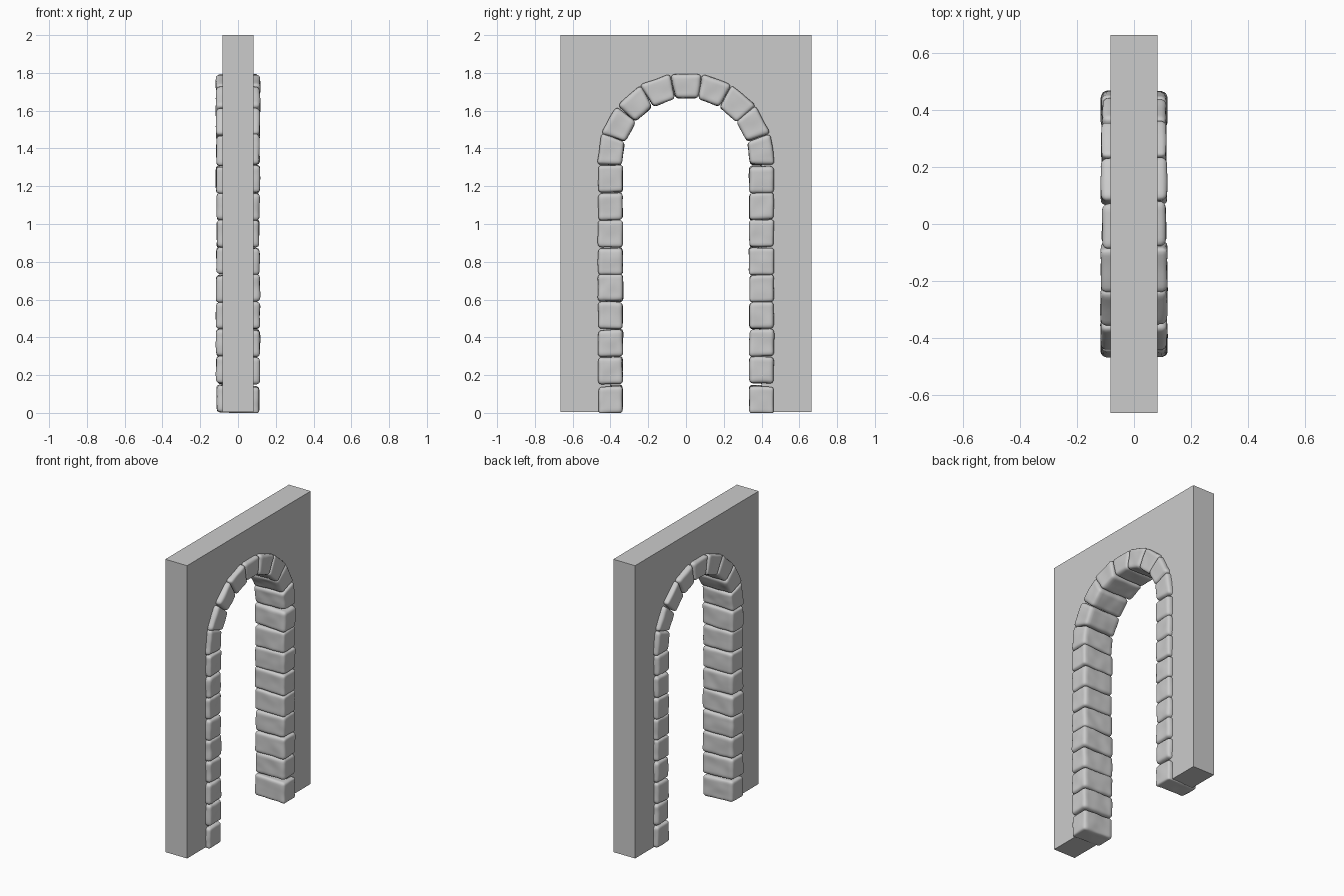
import bpy, bmesh, random
from math import sin, cos, pi, radians
from mathutils import Vector, noise

if "Cube" in bpy.data.objects:
    bpy.data.objects.remove(bpy.data.objects["Cube"])

random.seed(4)
R = 0.40          # centre-line radius of the stone ring
SPRING = 1.33     # height of the arch centre
STEP = radians(20.6)


def make_object(name, bm):
    bmesh.ops.recalc_face_normals(bm, faces=bm.faces)
    mesh = bpy.data.meshes.new(name)
    bm.to_mesh(mesh)
    bm.free()
    ob = bpy.data.objects.new(name, mesh)
    bpy.context.collection.objects.link(ob)
    return ob


def make_stone(name, angle, base_z, taper):
    """Worn block; local axes are depth (x), radial (y) and along the ring (z)."""
    jit = random.uniform
    half = Vector((0.115 + jit(-0.004, 0.002), 0.066 + jit(-0.002, 0.001), 0.0715))
    radius = jit(0.016, 0.022)
    shear_r, shear_d = jit(-0.06, 0.06), jit(-0.05, 0.05)
    seed = Vector((jit(0, 50), jit(0, 50), jit(0, 50)))
    core = half - Vector((radius,) * 3)
    bm = bmesh.new()
    bmesh.ops.create_cube(bm, size=2)
    bmesh.ops.subdivide_edges(bm, edges=bm.edges, cuts=13, use_grid_fill=True)
    for v in bm.verts:
        # round the block's edges, then weather its surface
        p = Vector([v.co[i] * half[i] for i in range(3)])
        q = Vector([max(-core[i], min(core[i], p[i])) for i in range(3)])
        n = (p - q).normalized()
        p = q + n * (radius + 0.004 * noise.noise(p * 14 + seed))
        # skew the joints, and widen arch stones towards the outside
        d, b, c = p
        c += b * shear_r + d * shear_d
        if taper:
            c *= (R + b) / R
        v.co = (d,
                sin(angle) * (R + b) + cos(angle) * c,
                base_z + cos(angle) * (R + b) - sin(angle) * c)
        v.co.z = max(v.co.z, 0)
    for f in bm.faces:
        f.smooth = True
    return make_object(name, bm)


# wall slab with an arched opening hidden behind the stones
bm = bmesh.new()
outline = [(-R, 0.006), (-0.665, 0.006), (-0.665, 2), (0.665, 2), (0.665, 0.006), (R, 0.006)]
outline += [(R * cos(pi * i / 32), SPRING + R * sin(pi * i / 32)) for i in range(33)]
face = bm.faces.new([bm.verts.new((-0.082, y, z)) for y, z in outline])
ext = bmesh.ops.extrude_face_region(bm, geom=[face], use_keep_orig=True)
bmesh.ops.translate(bm, vec=(0.164, 0, 0),
                    verts=[g for g in ext["geom"] if isinstance(g, bmesh.types.BMVert)])
make_object("wall", bm)

# jamb stones stacked on both sides
for side in (-1, 1):
    for i in range(9):
        z = 0.072 if i == 0 else 0.01 + 0.1444 * (i + 0.5)
        make_stone("jamb_stone", side * pi / 2, z, False)

# arch stones fanned around the top, keystone in the middle
for i in range(-4, 5):
    make_stone("arch_stone" if i else "keystone", i * STEP, SPRING, True)
